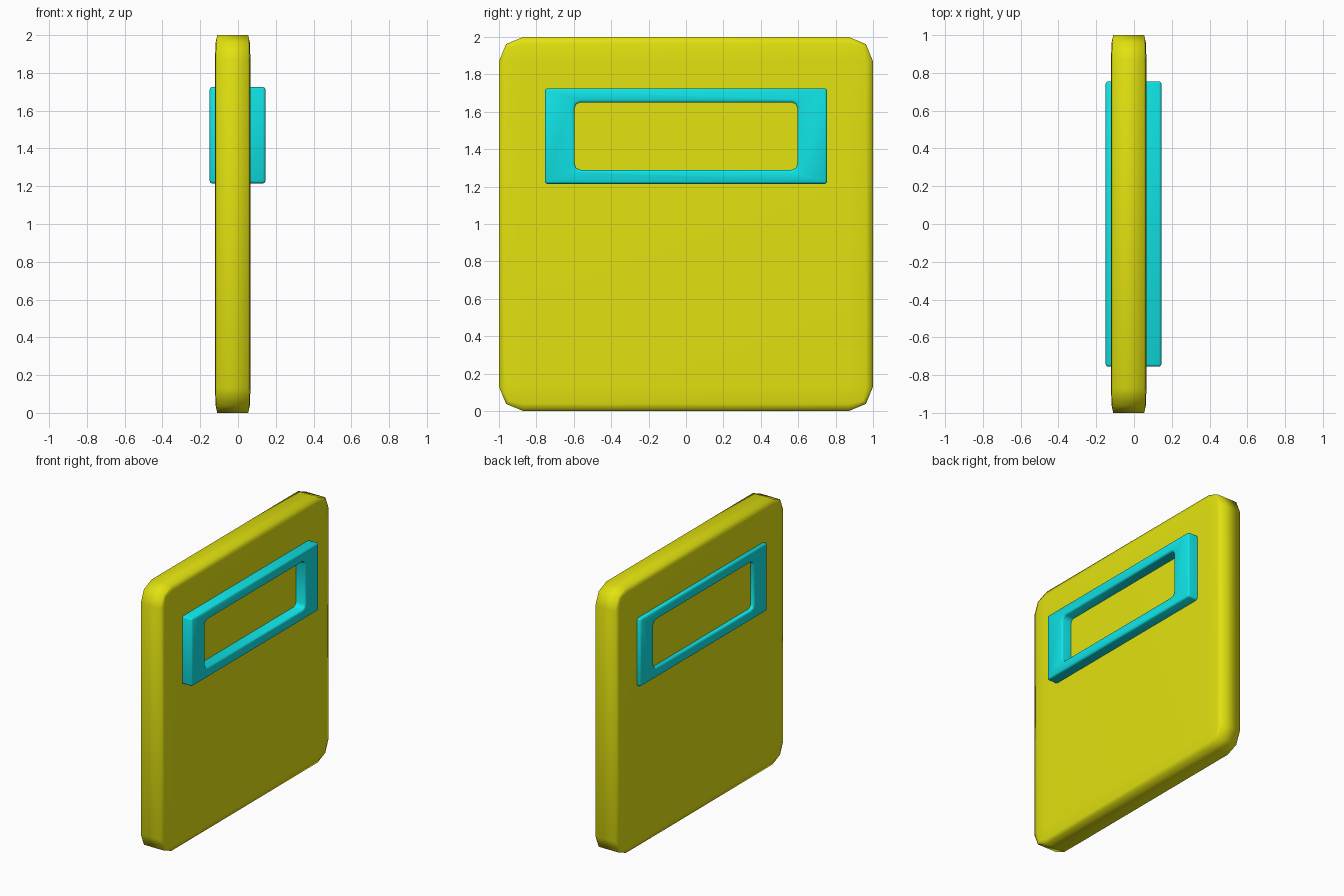
import bpy
import bmesh
from mathutils import Vector

cube = bpy.data.objects.get("Cube")
if cube:
    bpy.data.objects.remove(cube, do_unlink=True)


def make_material(name, color):
    mat = bpy.data.materials.new(name)
    mat.use_nodes = True
    mat.diffuse_color = color
    mat.node_tree.nodes["Principled BSDF"].inputs["Base Color"].default_value = color
    return mat


def finish(bm, name, mat):
    bmesh.ops.recalc_face_normals(bm, faces=bm.faces)
    for face in bm.faces:
        face.smooth = True
    mesh = bpy.data.meshes.new(name)
    bm.to_mesh(mesh)
    bm.free()
    mesh.materials.append(mat)
    obj = bpy.data.objects.new(name, mesh)
    bpy.context.collection.objects.link(obj)
    return obj


def round_edges(bm, edges, size):
    bmesh.ops.bevel(bm, geom=edges, offset=size, offset_type='OFFSET',
                    segments=2, profile=0.5, affect='EDGES', clamp_overlap=True)


yellow = make_material("yellow", (0.76, 0.76, 0.005, 1))
cyan = make_material("cyan", (0.005, 0.8, 0.82, 1))

# Panel: a rounded cube squashed into a thin upright slab
bm = bmesh.new()
bmesh.ops.create_cube(bm, size=1)
round_edges(bm, bm.edges[:], 0.065)
bmesh.ops.scale(bm, vec=Vector((0.188, 2, 2)), verts=bm.verts)
bmesh.ops.translate(bm, vec=Vector((-0.028, 0, 1)), verts=bm.verts)
finish(bm, "panel", yellow)

# Window frame: a rectangular ring that passes through the panel
BACK, FRONT = -0.15, 0.145
MID_Z = 1.47
OUTER, INNER = (0.755, 0.255), (0.595, 0.18)
CORNERS = [(-1, -1), (1, -1), (1, 1), (-1, 1)]

bm = bmesh.new()
rings = [[bm.verts.new((BACK, sy * hy, MID_Z + sz * hz)) for sy, sz in CORNERS]
         for hy, hz in (OUTER, INNER)]
for i in range(4):
    j = (i + 1) % 4
    bm.faces.new((rings[0][i], rings[0][j], rings[1][j], rings[1][i]))
extruded = bmesh.ops.extrude_face_region(bm, geom=bm.faces[:], use_keep_orig=True)
moved = [v for v in extruded["geom"] if isinstance(v, bmesh.types.BMVert)]
bmesh.ops.translate(bm, vec=Vector((FRONT - BACK, 0, 0)), verts=moved)
bmesh.ops.recalc_face_normals(bm, faces=bm.faces)

# Soften the corners of the opening, then every remaining sharp edge
opening = [e for e in bm.edges
           if abs(e.verts[0].co.x - e.verts[1].co.x) > 0.1
           and abs(e.verts[0].co.y) < 0.7]
round_edges(bm, opening, 0.03)
sharp = [e for e in bm.edges if len(e.link_faces) == 2 and e.calc_face_angle() > 1]
round_edges(bm, sharp, 0.016)
frame = finish(bm, "window_frame", cyan)

bpy.ops.object.select_all(action='DESELECT')
frame.select_set(True)
bpy.context.view_layer.objects.active = frame
bpy.ops.object.shade_smooth_by_angle(angle=1.0)
